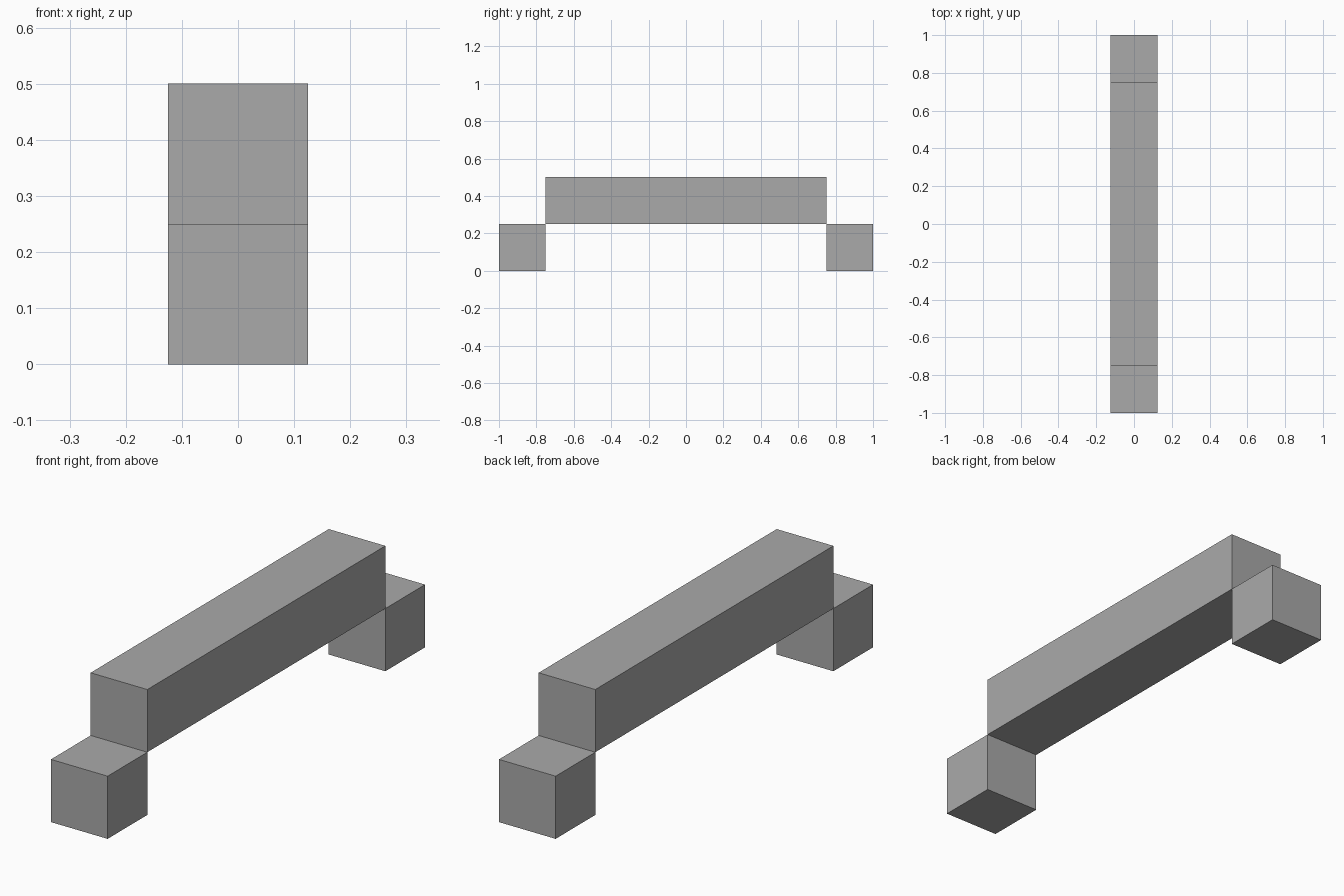
import bpy

# Remove the default object
default = bpy.data.objects.get("Cube")
if default:
    bpy.data.objects.remove(default, do_unlink=True)

SIDE = 0.25
SPAN = 1.5

# Plain grey material
grey = bpy.data.materials.new("mid_grey")
grey.use_nodes = True
grey.diffuse_color = (0.4, 0.4, 0.4, 1)
grey.node_tree.nodes["Principled BSDF"].inputs["Base Color"].default_value = grey.diffuse_color


def add_block(name, length, y, z):
    """Square-section block running along y, centred at the given y and z."""
    bpy.ops.mesh.primitive_cube_add(size=1, location=(0, y, z))
    block = bpy.context.object
    block.name = name
    block.scale = (SIDE, length, SIDE)
    bpy.ops.object.transform_apply(location=False, rotation=False, scale=True)
    block.data.materials.append(grey)


# Raised grip bar
add_block("grip_bar", SPAN, 0, SIDE * 1.5)

# Mounting feet, touching the bar along its lower end edges
for name, direction in (("front_foot", -1), ("back_foot", 1)):
    add_block(name, SIDE, direction * (SPAN + SIDE) / 2, SIDE / 2)
